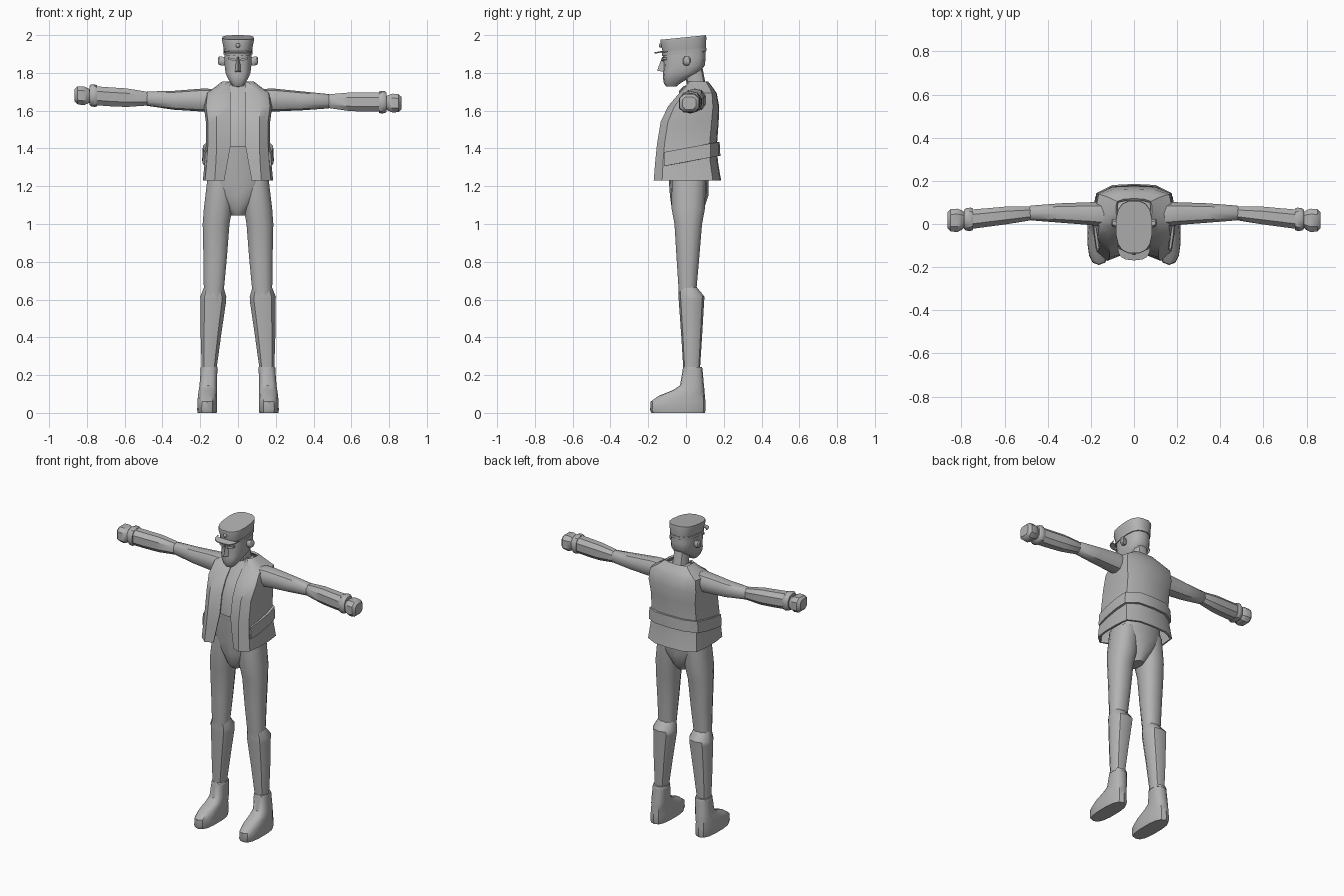
import bpy, bmesh, math

grey = bpy.data.materials.new("uniform grey")
grey.diffuse_color = (0.45, 0.45, 0.45, 1)


def finish(name, verts, faces, angle=38, thick=0):
    """Turn points and faces into a shaded object."""
    mesh = bpy.data.meshes.new(name)
    mesh.from_pydata(verts, [], faces)
    bm = bmesh.new()
    bm.from_mesh(mesh)
    bmesh.ops.recalc_face_normals(bm, faces=bm.faces)
    bm.to_mesh(mesh)
    bm.free()
    mesh.materials.append(grey)
    ob = bpy.data.objects.new(name, mesh)
    bpy.context.collection.objects.link(ob)
    bpy.ops.object.select_all(action='DESELECT')
    ob.select_set(True)
    bpy.context.view_layer.objects.active = ob
    if thick:
        mod = ob.modifiers.new("thickness", 'SOLIDIFY')
        mod.thickness = thick
        mod.offset = 0
        bpy.ops.object.modifier_apply(modifier=mod.name)
    bpy.ops.object.shade_smooth_by_angle(angle=math.radians(angle))
    return ob


def section(n, p):
    """Unit rounded-box outline with n sides."""
    pts = []
    for i in range(n):
        a = math.tau * (i + 0.5) / n
        c, s = math.cos(a), math.sin(a)
        pts.append((math.copysign(abs(c) ** (2 / p), c), math.copysign(abs(s) ** (2 / p), s)))
    m = max(abs(q[0]) for q in pts)
    k = max(abs(q[1]) for q in pts)
    return [(u / m, v / k) for u, v in pts]


def loft(name, rows, n=12, p=2.4, axis='z', side=1, tilt=0, angle=38):
    """Rows are (position, u centre, v centre, u radius, v radius) along the axis."""
    verts, faces = [], []
    sec = section(n, p)
    for t, cu, cv, ru, rv in rows:
        for u, v in sec:
            a, b = cu + u * ru, cv + v * rv
            q = (a, b, t + tilt * b) if axis == 'z' else (t, a, b)
            verts.append((side * q[0], q[1], q[2]))
    for r in range(len(rows) - 1):
        for i in range(n):
            j = (i + 1) % n
            faces.append((r * n + i, r * n + j, (r + 1) * n + j, (r + 1) * n + i))
    faces.append(tuple(range(n)))
    faces.append(tuple(range((len(rows) - 1) * n, len(rows) * n)))
    return finish(name, verts, faces, angle)


def body(name, rows, **kw):
    """Centred loft; rows are (z, half width, front y, back y)."""
    return loft(name, [(z, 0, (f + b) / 2, w, (b - f) / 2) for z, w, f, b in rows], **kw)


def shell(name, halves, thick, angle=38):
    """Open wrap: each row runs from the front edge to the middle of the back."""
    verts, faces = [], []
    for half in halves:
        verts += half + [(-x, y, z) for x, y, z in reversed(half[:-1])]
    n = len(halves[0]) * 2 - 1
    for r in range(len(halves) - 1):
        for i in range(n - 1):
            faces.append((r * n + i, r * n + i + 1, (r + 1) * n + i + 1, (r + 1) * n + i))
    return finish(name, verts, faces, angle, thick)


# trousers seat and shirt
body("trouser_seat", [(1.045, .035, -.05, .07), (1.08, .055, -.075, .095), (1.15, .115, -.085, .118),
                      (1.22, .16, -.09, .12), (1.32, .152, -.10, .125), (1.42, .145, -.108, .13)], n=14)
body("shirt", [(1.41, .15, -.116, .135), (1.52, .152, -.108, .145), (1.62, .155, -.07, .15),
               (1.69, .13, -.01, .14), (1.74, .06, .015, .10)], n=14)

# sleeveless vest, open at the front
rows = []
for z, w, f, b, xo in [(1.23, .18, -.165, .18, .075), (1.33, .17, -.157, .163, .056),
                       (1.42, .164, -.148, .158, .04), (1.54, .164, -.128, .167, .04),
                       (1.62, .175, -.09, .17, .04), (1.69, .168, -.03, .157, .04),
                       (1.715, .125, -.005, .14, .04), (1.75, .08, .02, .113, .035)]:
    d = b - f
    rows.append([(xo, f + .02, z), (.68 * w, f, z), (.94 * w, f + .12 * d, z), (w, f + .35 * d, z),
                 (w, f + .65 * d, z), (.95 * w, b - .12 * d, z), (.55 * w, b - .015 * d, z), (0, b, z)])
shell("vest", rows, .012)

# raised waist band round the sides and back
rows = []
for dz in (-.037, .037):
    k = .004 if dz < 0 else 0
    rows.append([(x + k, y, 1.365 + .19 * y + dz) for x, y in
                 [(.165, -.115), (.176, -.04), (.178, .06), (.168, .125), (.10, .166)]]
                + [(0, .170 + k, 1.397 + dz)])
shell("waist_band", rows, .016)

for s, tag in ((1, "left"), (-1, "right")):
    # legs
    loft("thigh_" + tag, [(1.24, .088, .015, .074, .09), (1.08, .106, .012, .075, .088),
                          (1.0, .116, .012, .071, .073), (.82, .121, .01, .062, .06),
                          (.65, .128, .008, .053, .047), (.58, .128, .01, .05, .043)], side=s)
    loft("shin_" + tag, [(.67, .128, .008, .05, .045), (.615, .131, .029, .069, .069),
                         (.59, .131, .029, .068, .067), (.42, .143, .03, .055, .056),
                         (.23, .153, .03, .039, .044)], side=s, n=10)
    # boots
    loft("boot_" + tag, [(z, c, (f + b) / 2, r, (b - f) / 2) for z, c, r, f, b in
                         [(0, .163, .05, -.183, .10), (.015, .163, .053, -.19, .104),
                          (.06, .163, .052, -.187, .103), (.09, .162, .05, -.145, .10),
                          (.12, .16, .048, -.07, .098), (.145, .158, .046, -.032, .095),
                          (.235, .153, .044, -.016, .087)]], side=s, n=14, p=2.7)
    loft("boot_rim_" + tag, [(.228, .153, .035, .046, .053), (.243, .153, .035, .044, .05)], side=s)

    # arms: one arm is held slightly higher
    def lift(x):
        return 0 if s > 0 else max(0, x - .3) * .075

    def limb(name, rows, **kw):
        loft(name + tag, [(x, cy, cz + lift(x), ry, rz) for x, cy, cz, ry, rz in rows],
             axis='x', side=s, **kw)

    limb("upper_arm_", [(.10, .045, 1.655, .05, .055), (.165, .047, 1.656, .056, .061),
                        (.20, .048, 1.656, .053, .06), (.34, .051, 1.652, .045, .05),
                        (.48, .051, 1.650, .034, .038), (.495, .05, 1.65, .022, .026)], n=10)
    limb("forearm_", [(.465, .05, 1.65, .025, .028), (.485, .049, 1.65, .033, .037),
                      (.59, .04, 1.647, .041, .049), (.68, .03, 1.645, .043, .05),
                      (.755, .022, 1.645, .045, .05)], n=8)
    limb("cuff_", [(.747, .022, 1.645, .05, .056), (.758, .022, 1.645, .054, .06),
                   (.778, .021, 1.645, .052, .058), (.787, .021, 1.645, .045, .05)], n=10)
    limb("fist_", [(.775, .02, 1.642, .028, .03), (.80, .018, 1.641, .046, .043),
                   (.818, .017, 1.64, .054, .05), (.85, .017, 1.64, .052, .047),
                   (.865, .017, 1.64, .036, .033)], n=8, p=2.8)
    # ears
    loft("ear_" + tag, [(.06, .002, 1.862, .012, .018), (.085, .002, 1.862, .019, .024),
                        (.10, .006, 1.865, .018, .022), (.107, .008, 1.866, .01, .013)],
         axis='x', side=s, n=8)
    # brows
    loft("brow_" + tag, [(.012, -.122, 1.868, .008, .006), (.05, -.113, 1.876, .009, .006)],
         axis='x', side=s, n=4)

# neck and head
body("neck", [(1.69, .05, .015, .115), (1.76, .044, .0, .10), (1.84, .044, -.02, .085)], n=10)
body("head", [(1.728, .024, -.105, -.05), (1.745, .038, -.117, -.03), (1.775, .056, -.122, .02),
              (1.80, .066, -.122, .07), (1.84, .071, -.118, .10), (1.88, .072, -.122, .104),
              (1.925, .07, -.118, .102)], n=14, p=2.7)
finish("nose", [(-.017, -.115, 1.805), (.017, -.115, 1.805), (0, -.153, 1.812),
                (-.009, -.115, 1.885), (.009, -.115, 1.885), (0, -.126, 1.885)],
       [(0, 2, 1), (0, 3, 5, 2), (1, 2, 5, 4), (3, 4, 5), (0, 1, 4, 3)], 30)

# cap with band, peak and badge
body("cap", [(1.905, .072, -.122, .104), (1.93, .075, -.125, .105), (1.975, .084, -.136, .108),
             (1.989, .083, -.134, .106)], n=16, p=2.7, tilt=.1, angle=30)
body("cap_band", [(1.903, .076, -.126, .107), (1.922, .077, -.128, .108)], n=16, p=2.7, tilt=.1)
rows = []
for k in (0, 1):
    arc = []
    for i in range(9):
        a = math.pi * i / 8
        c = math.cos(a)
        x = .076 * math.copysign(abs(c) ** .7, c)
        y = -.095 - (.03, .073)[k] * math.sin(a) ** .7
        arc.append((x, y, 1.913 - .008 * k * math.sin(a)))
    rows.append(arc)
finish("cap_peak", rows[0] + rows[1], [(i, i + 1, i + 10, i + 9) for i in range(8)], 38, .007)
bpy.ops.mesh.primitive_uv_sphere_add(segments=10, ring_count=6, radius=.012, location=(0, -.132, 1.945))
badge = bpy.context.object
badge.name = "cap_badge"
badge.data.materials.append(grey)
bpy.ops.object.shade_smooth_by_angle(angle=math.radians(40))
